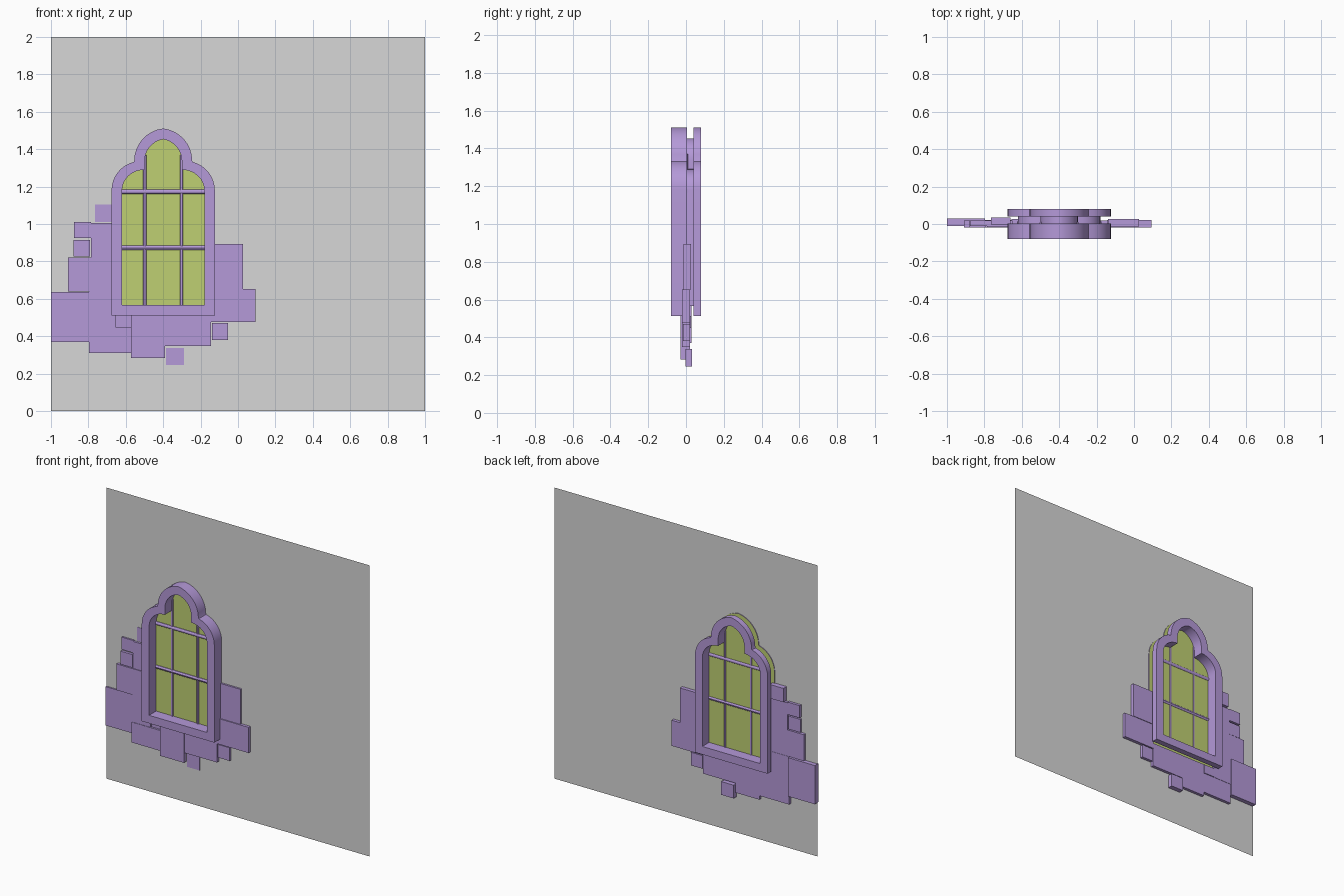
import bpy, bmesh, math

if "Cube" in bpy.data.objects:
    bpy.data.objects.remove(bpy.data.objects["Cube"], do_unlink=True)

CX = -0.4  # window centre line


def material(name, rgb):
    m = bpy.data.materials.new(name)
    m.use_nodes = True
    m.diffuse_color = (*rgb, 1)
    m.node_tree.nodes["Principled BSDF"].inputs["Base Color"].default_value = (*rgb, 1)
    return m


STONE = material("lilac stone", (0.46, 0.32, 0.69))
GLASS = material("green glass", (0.52, 0.63, 0.17))
WALL = material("grey wall", (0.68, 0.68, 0.68))


def add_object(name, bm, mat, smooth=False):
    mesh = bpy.data.meshes.new(name)
    bm.to_mesh(mesh)
    bm.free()
    mesh.materials.append(mat)
    ob = bpy.data.objects.new(name, mesh)
    bpy.context.collection.objects.link(ob)
    if smooth:
        bpy.ops.object.select_all(action="DESELECT")
        ob.select_set(True)
        bpy.context.view_layer.objects.active = ob
        bpy.ops.object.shade_smooth_by_angle(angle=math.radians(30))
    return ob


def arc(cx, cz, rx, rz, a0, a1, n=8):
    angles = [math.radians(a0 + (a1 - a0) * i / n) for i in range(n + 1)]
    return [(cx + rx * math.cos(a), cz + rz * math.sin(a)) for a in angles]


def outline(half, base, side, top):
    """Trefoil arch: right half from the sill to the apex, then mirrored."""
    right = [(half, base)] + side + top
    left = [(-x, z) for x, z in reversed(right[:-1])]
    return [(CX + x, z) for x, z in right + left]


apex_out = math.degrees(math.acos(0.02 / 0.175))
apex_in = math.degrees(math.acos(0.02 / 0.12))
OUTER = outline(0.276, 0.512, arc(0.12, 1.18, 0.156, 0.156, 0, 76),
                arc(-0.02, 1.337, 0.175, 0.175, 0, apex_out))
INNER = outline(0.22, 0.567, arc(0.1, 1.18, 0.12, 0.11, 0, 90),
                arc(-0.02, 1.335, 0.12, 0.12, 0, apex_in))


def loop(bm, points, y):
    return [bm.verts.new((x, y, z)) for x, z in points]


def bridge(bm, a, b):
    for i in range(len(a)):
        j = (i + 1) % len(a)
        bm.faces.new((a[i], a[j], b[j], b[i]))


def ring(name, y0, y1):
    """Moulding with the outer arch outside and the inner arch as opening."""
    bm = bmesh.new()
    loops = [loop(bm, p, y) for p, y in
             ((OUTER, y0), (OUTER, y1), (INNER, y1), (INNER, y0))]
    for i in range(4):
        bridge(bm, loops[i], loops[(i + 1) % 4])
    bmesh.ops.recalc_face_normals(bm, faces=bm.faces)
    add_object(name, bm, STONE, True)


def sheet(name, points, y, mat, back=False):
    bm = bmesh.new()
    face = bm.faces.new(loop(bm, points, y))
    face.normal_update()
    if (face.normal.y > 0) != back:
        face.normal_flip()
    add_object(name, bm, mat)


def box(name, x0, x1, z0, z1, y0, y1):
    bm = bmesh.new()
    bmesh.ops.create_cube(bm, size=1)
    for v in bm.verts:
        v.co = (x1 if v.co.x > 0 else x0, y1 if v.co.y > 0 else y0,
                z1 if v.co.z > 0 else z0)
    add_object(name, bm, STONE)


def bar(name, start, end, radius):
    """Round glazing bar between two (x, z) points."""
    bm = bmesh.new()
    length = math.dist(start, end)
    bmesh.ops.create_cone(bm, cap_ends=True, segments=12, radius1=radius,
                          radius2=radius, depth=length)
    upright = start[0] == end[0]
    for v in bm.verts:
        x, y, z = v.co
        mx, mz = (start[0] + end[0]) / 2, (start[1] + end[1]) / 2
        v.co = (mx + x, y, mz + z) if upright else (mx + z, y, mz + x)
    bmesh.ops.recalc_face_normals(bm, faces=bm.faces)
    add_object(name, bm, STONE, True)


# Wall sheet
sheet("wall", [(-1, 0), (1, 0), (1, 2), (-1, 2)], 0, WALL)

# Window mouldings, the narrow neck between them, and the glazing
ring("front_frame", -0.08, 0.004)
ring("back_frame", 0.04, 0.08)
neck = bmesh.new()
bridge(neck, loop(neck, INNER, 0.004), loop(neck, INNER, 0.04))
bmesh.ops.recalc_face_normals(neck, faces=neck.faces)
add_object("frame_neck", neck, STONE, True)
sheet("front_glass", INNER, -0.003, GLASS)
sheet("back_glass", OUTER, 0.006, GLASS, True)

# Glazing bars
for side, label in ((-1, "right"), (1, "left")):
    x = CX + side * 0.098
    bar("upright_bar_" + label, (x, 0.56), (x, 1.37), 0.01)
for z, label in ((0.873, "lower"), (1.173, "upper")):
    bar("cross_bar_" + label, (CX - 0.225, z), (CX + 0.225, z), 0.013)

# Loose stone blocks around the sill: x range, z range, y range
BLOCKS = [
    (-.765, -.66, 1.01, 1.105, -.002, .035),
    (-.877, -.786, .925, 1.01, -.012, .018),
    (-.786, -.65, .82, 1.005, -.015, .02),
    (-.88, -.79, .825, .915, -.018, .015),
    (-.91, -.65, .64, .82, -.02, .02),
    (-1, -.797, .37, .636, -.01, .03),
    (-.797, -.655, .45, .64, -.015, .022),
    (-.655, -.572, .45, .512, -.004, .026),
    (-.797, -.572, .31, .45, -.018, .02),
    (-.572, -.39, .283, .515, -.03, .02),
    (-.39, -.145, .348, .515, -.022, .02),
    (-.385, -.29, .246, .337, -.002, .032),
    (-.14, -.053, .38, .47, -.015, .02),
    (-.145, .094, .476, .652, -.02, .022),
    (-.14, .027, .652, .893, -.013, .026),
]
for i, (x0, x1, z0, z1, y0, y1) in enumerate(BLOCKS):
    box(f"stone_block_{i + 1}", x0, x1, z0, z1, y0, y1)
